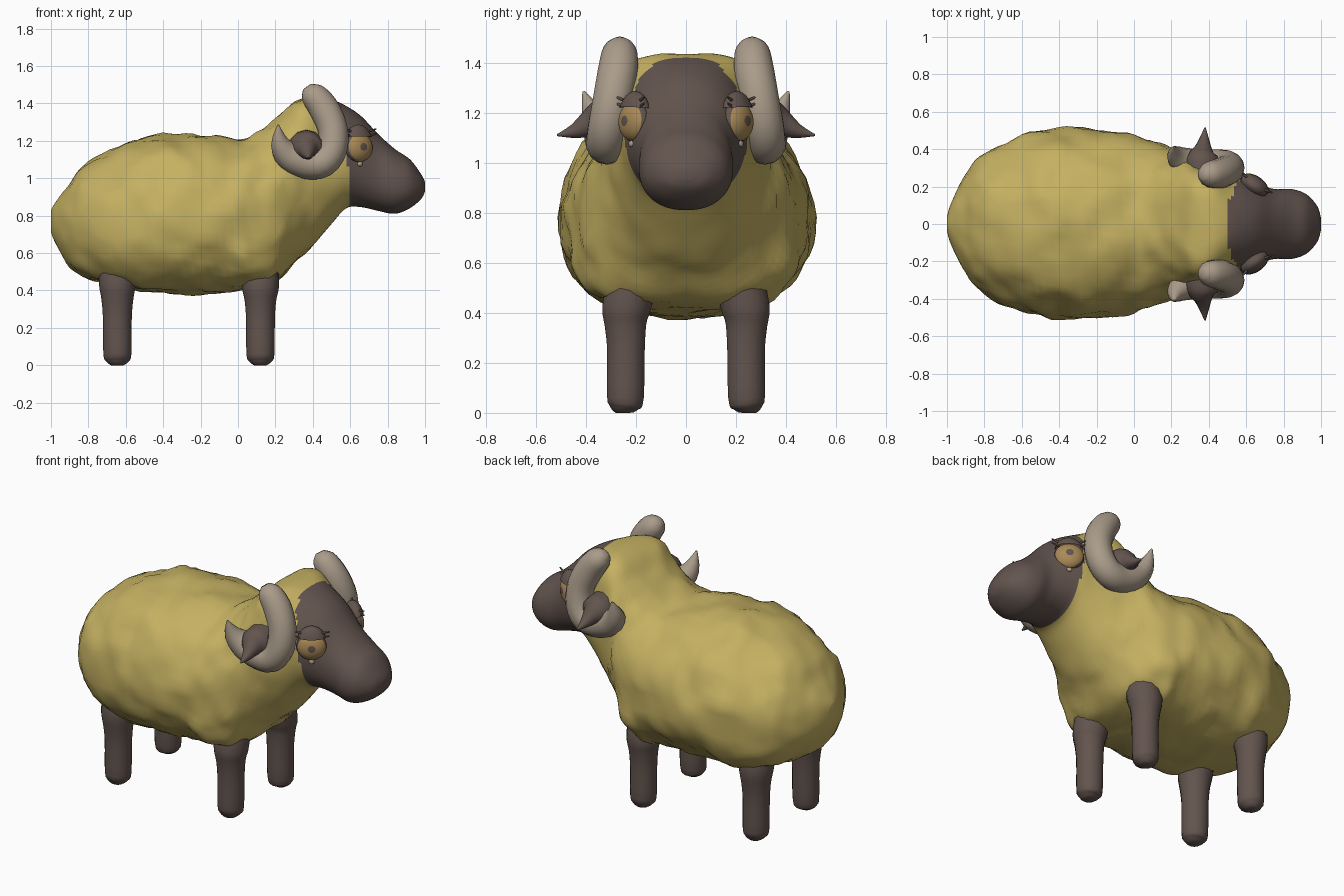
import bpy, bmesh, math
from mathutils import Vector, Matrix, noise

if bpy.data.objects.get("Cube"):
    bpy.data.objects.remove(bpy.data.objects["Cube"])


def material(name, *rgb):
    m = bpy.data.materials.new(name)
    m.use_nodes = True
    m.diffuse_color = (*rgb, 1)
    bsdf = next(n for n in m.node_tree.nodes if n.type == "BSDF_PRINCIPLED")
    bsdf.inputs["Base Color"].default_value = (*rgb, 1)
    return m


WOOL = material("yellow wool", .56, .44, .122)
HIDE = material("dark brown hide", .125, .09, .078)
HORN = material("grey horn", .40, .33, .255)
IRIS = material("amber iris", .40, .25, .095)


def spline(rows, steps):
    """Catmull-Rom interpolation of equally long number rows."""
    out = []
    last = len(rows) - 1
    for i in range(last):
        a, b, c, d = (rows[min(max(k, 0), last)] for k in range(i - 1, i + 3))
        for s in range(steps):
            t = s / steps
            out.append([q + t / 2 * (r - p + t * (2*p - 5*q + 4*r - v + t * (3*(q - r) + v - p)))
                        for p, q, r, v in zip(a, b, c, d)])
    return out + [list(rows[-1])]


def finish(name, bm, mats, rule=None):
    bmesh.ops.recalc_face_normals(bm, faces=bm.faces)
    if rule:
        for f in bm.faces:
            f.material_index = rule(f.calc_center_median())
    mesh = bpy.data.meshes.new(name)
    bm.to_mesh(mesh)
    bm.free()
    for m in mats:
        mesh.materials.append(m)
    ob = bpy.data.objects.new(name, mesh)
    bpy.context.collection.objects.link(ob)
    for o in bpy.context.selected_objects:
        o.select_set(False)
    ob.select_set(True)
    bpy.context.view_layer.objects.active = ob
    bpy.ops.object.shade_smooth_by_angle(angle=math.radians(60))


def skin(rings):
    """Joins rings of points into a closed surface."""
    bm = bmesh.new()
    loops = [[bm.verts.new(p) for p in ring] for ring in rings]
    n = len(loops[0])
    for a, b in zip(loops, loops[1:]):
        for i in range(n):
            j = (i + 1) % n
            bm.faces.new((a[i], a[j], b[j], b[i]))
    for ring in (loops[0], loops[-1]):
        centre = bm.verts.new(sum((v.co for v in ring), Vector()) / n)
        for i in range(n):
            bm.faces.new((ring[i], ring[(i + 1) % n], centre))
    return bm


def tube(name, rows, mat, sides=12, steps=3):
    """Tapered tube through rows of x, y, z, radius."""
    rows = spline(rows, steps)
    pts = [Vector(r[:3]) for r in rows]
    rings = []
    for i, p in enumerate(pts):
        tangent = pts[min(i + 1, len(pts) - 1)] - pts[max(i - 1, 0)]
        up = Vector((0, 1, 0)) if abs(tangent.normalized().y) < .8 else Vector((0, 0, 1))
        u = tangent.cross(up).normalized()
        w = tangent.cross(u).normalized()
        angles = [math.tau * k / sides for k in range(sides)]
        rings.append([p + max(rows[i][3], .004) * (u * math.cos(a) + w * math.sin(a))
                      for a in angles])
    finish(name, skin(rings), [mat])


def ball(place, radii):
    """Ellipsoid whose poles lie on the local z axis."""
    bm = bmesh.new()
    bmesh.ops.create_uvsphere(bm, u_segments=28, v_segments=24, radius=1)
    bmesh.ops.transform(bm, matrix=place @ Matrix.Diagonal((*radii, 1)), verts=bm.verts)
    return bm


# Woolly body flowing into neck and head: x, bottom, top, half width
stations = [(-1, .71, .83, .04), (-.975, .65, .875, .12), (-.9, .53, .975, .27),
            (-.8, .465, 1.085, .375), (-.6, .42, 1.185, .465), (-.4, .385, 1.23, .505),
            (-.2, .375, 1.235, .505), (0, .4, 1.205, .475), (.1, .42, 1.24, .44),
            (.2, .445, 1.325, .395), (.3, .545, 1.405, .335), (.4, .635, 1.435, .29),
            (.5, .755, 1.42, .26), (.58, .84, 1.385, .245), (.66, .845, 1.33, .215),
            (.75, .825, 1.235, .187), (.84, .81, 1.155, .187), (.92, .84, 1.1, .16),
            (.98, .89, 1.02, .095), (1, .93, .98, .03)]
SIDES = 56


def bump(x, centre, spread):
    return math.exp(-((x - centre) / spread) ** 2)


def section(x, low, high, width):
    mid = low + .47 * (high - low)
    # Square off the crown, and the belly where the legs join
    crown = 2 / (2.1 + 2.2 * bump(x, .38, .1))
    belly = 2 / (2.2 + 1.5 * bump(x, .13, .13) + 1.2 * bump(x, -.63, .16))
    ring = []
    for k in range(SIDES):
        a = math.tau * k / SIDES
        c, s = math.cos(a), math.sin(a)
        power = crown if s > 0 else belly
        y = width * math.copysign(abs(c) ** power, c)
        h = (high - mid) if s > 0 else (mid - low)
        p = Vector((x, y, mid + h * math.copysign(abs(s) ** power, s)))
        # Soft lumps in the wool, fading out toward the face
        fade = max(0, min(1, (.5 - x) * 4, (x + 1) * 8))
        out = Vector((0, c, s))
        ring.append(p + out * fade * (.022 * noise.noise(p * 5) + .018 * noise.noise(p * 11)))
    return ring


body = skin([section(*r) for r in spline(stations, 5)])
finish("body_and_head", body, [WOOL, HIDE],
       lambda c: int(c.x > .6 - .17 * (c.z - .84) + .15 * max(0, abs(c.y) - .1)
                     + .012 * noise.noise(c * 20)))


# Legs, horns, ears and eyes on both sides
for side, label in ((-1, "near"), (1, "far")):
    for x, part, top in ((.12, "fore_leg", .44), (-.645, "hind_leg", .46)):
        tube(f"{part}_{label}",
             [(x, side * .245, 0, .035), (x, side * .245, .02, .06),
              (x, side * .242, .06, .075), (x, side * .24, .25, .077),
              (x, side * .242, .35, .085), (x, side * .24, top - .03, .098),
              (x, side * .22, top + .06, .1)], HIDE, 14)

    horn = [(.37, .265, 1.49, .025), (.395, .265, 1.455, .065), (.455, .27, 1.38, .08),
            (.505, .29, 1.27, .08), (.505, .31, 1.16, .08), (.455, .32, 1.085, .08),
            (.37, .315, 1.08, .085), (.275, .33, 1.12, .08),
            (.225, .37, 1.19, .05), (.215, .41, 1.285, .005)]
    tube(f"horn_{label}", [(x, side * y, z, r) for x, y, z, r in horn], HORN, 14)

    ear = [(.365, .27, 1.165, .095), (.365, .345, 1.16, .092), (.365, .375, 1.155, .072),
           (.37, .405, 1.145, .048), (.375, .45, 1.125, .028), (.38, .515, 1.11, .004)]
    tube(f"ear_{label}", [(x, side * y, z, r) for x, y, z, r in ear], HIDE)

    # Eyeball with pupil and iris as rings around its axis
    normal = Vector((.57, side * .82, .05)).normalized()
    across = Vector((0, 0, 1)).cross(normal).normalized()
    frame = Matrix((across, normal.cross(across), normal)).transposed().to_4x4()
    place = Matrix.Translation((.645, side * .207, 1.165)) @ frame
    inverse = place.inverted()
    finish(f"eye_{label}", ball(place, (.084, .08, .05)), [HIDE, IRIS],
           lambda c: int(.02 < (inverse @ c).xy.length < .076))

    # Lid hooding the upper part of the eye
    lid = ball(place, (.09, .122, .056))
    bmesh.ops.bisect_plane(lid, geom=lid.verts[:] + lid.edges[:] + lid.faces[:],
                           plane_co=place @ Vector((0, .055, 0)),
                           plane_no=frame @ Vector((0, 1, 0)), clear_inner=True)
    finish(f"eyelid_{label}", lid, [HIDE])

    # Pale mark below the eye
    finish(f"cheek_mark_{label}",
           ball(place @ Matrix.Translation((0, -.09, .009)), (.016, .013, .01)), [HORN])

    # Eyelashes at both corners of the lid
    for u in (-.08, .08):
        for v in (.06, .085):
            root = place @ Vector((u * .75, v, .015))
            tip = place @ Vector((u * 1.25, v + .012, .025))
            tube(f"eyelash_{label}", [(*root, .007), (*tip, .002)], HIDE, 6, 1)
